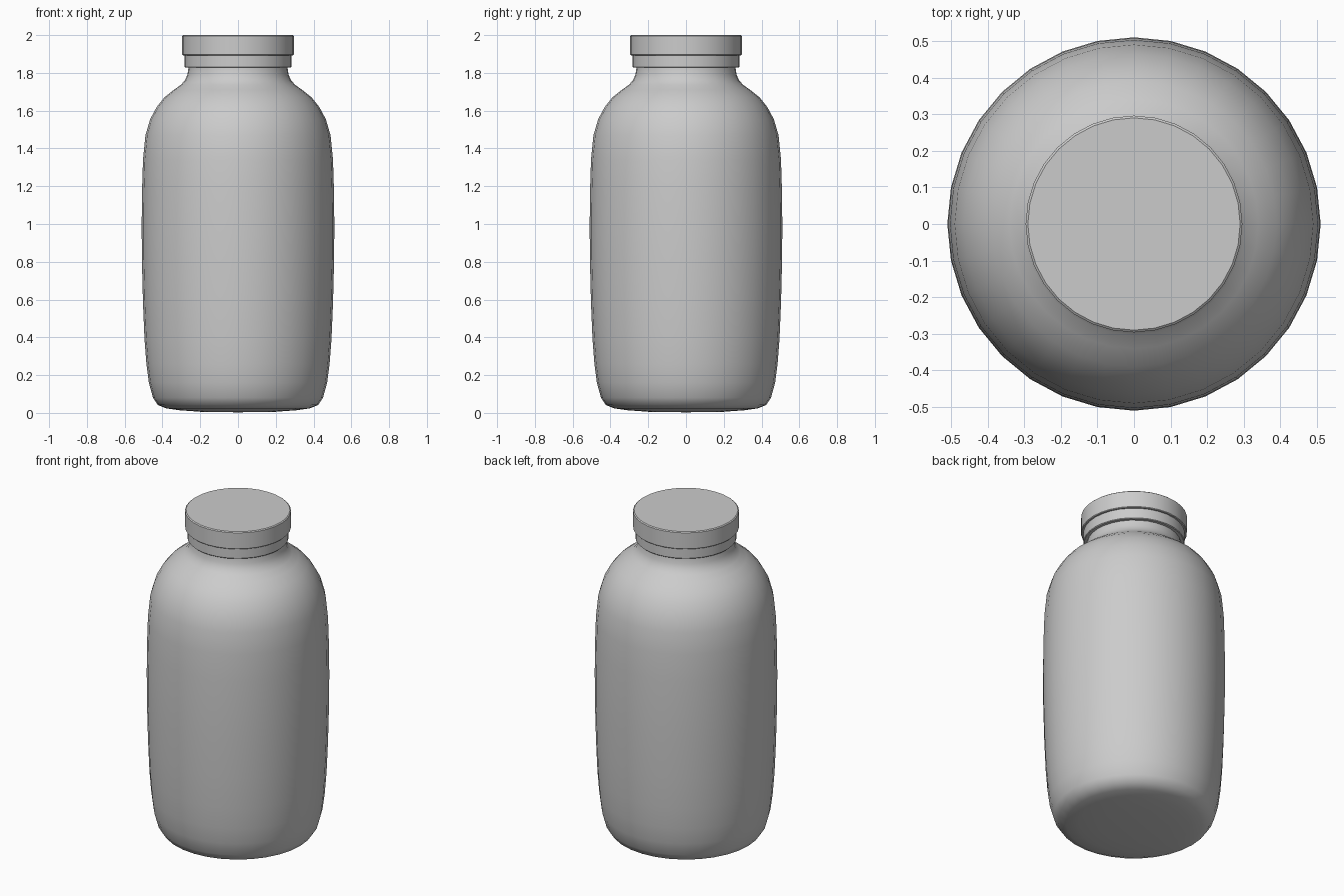
import bpy, bmesh
from math import cos, sin, tau, radians

if "Cube" in bpy.data.objects:
    bpy.data.objects.remove(bpy.data.objects["Cube"])

SIDES = 32


def lathe(name, profile, angle):
    """Revolve (radius, z) points about z; zero radii become poles."""
    bm = bmesh.new()
    rings = []
    for r, z in profile:
        n = 1 if r == 0 else SIDES
        rings.append([bm.verts.new((r * cos(tau * i / SIDES), r * sin(tau * i / SIDES), z))
                      for i in range(n)])
    for a, b in zip(rings, rings[1:]):
        for i in range(SIDES):
            j = (i + 1) % SIDES
            if len(a) == 1:
                bm.faces.new((a[0], b[j], b[i]))
            elif len(b) == 1:
                bm.faces.new((a[i], a[j], b[0]))
            else:
                bm.faces.new((a[i], a[j], b[j], b[i]))
    bmesh.ops.recalc_face_normals(bm, faces=bm.faces)
    mesh = bpy.data.meshes.new(name)
    bm.to_mesh(mesh)
    bm.free()
    obj = bpy.data.objects.new(name, mesh)
    bpy.context.collection.objects.link(obj)
    bpy.ops.object.select_all(action='DESELECT')
    obj.select_set(True)
    bpy.context.view_layer.objects.active = obj
    bpy.ops.object.shade_smooth_by_angle(angle=radians(angle))
    return obj


# Bottle body: soft convex base, gently bulging wall, round shoulder, neck
lathe("bottle_body", [
    (0, 0.003), (0.2, 0.006), (0.31, 0.014), (0.38, 0.024), (0.425, 0.042),
    (0.45, 0.08), (0.472, 0.16), (0.485, 0.26), (0.495, 0.39), (0.503, 0.58),
    (0.509, 0.82), (0.51, 1.0), (0.508, 1.18), (0.503, 1.34), (0.49, 1.47),
    (0.465, 1.555), (0.43, 1.62), (0.39, 1.67), (0.34, 1.71), (0.302, 1.737),
    (0.28, 1.762), (0.268, 1.79), (0.262, 1.83), (0.26, 1.88)], 60)

# Tamper band below the cap
lathe("cap_band", [
    (0.25, 1.828), (0.279, 1.828), (0.283, 1.832), (0.283, 1.9)], 30)

# Cap with a tiny bevelled rim
lathe("cap", [
    (0.25, 1.893), (0.292, 1.893), (0.296, 1.897), (0.296, 1.995),
    (0.29, 2.0), (0, 2.0)], 30)
